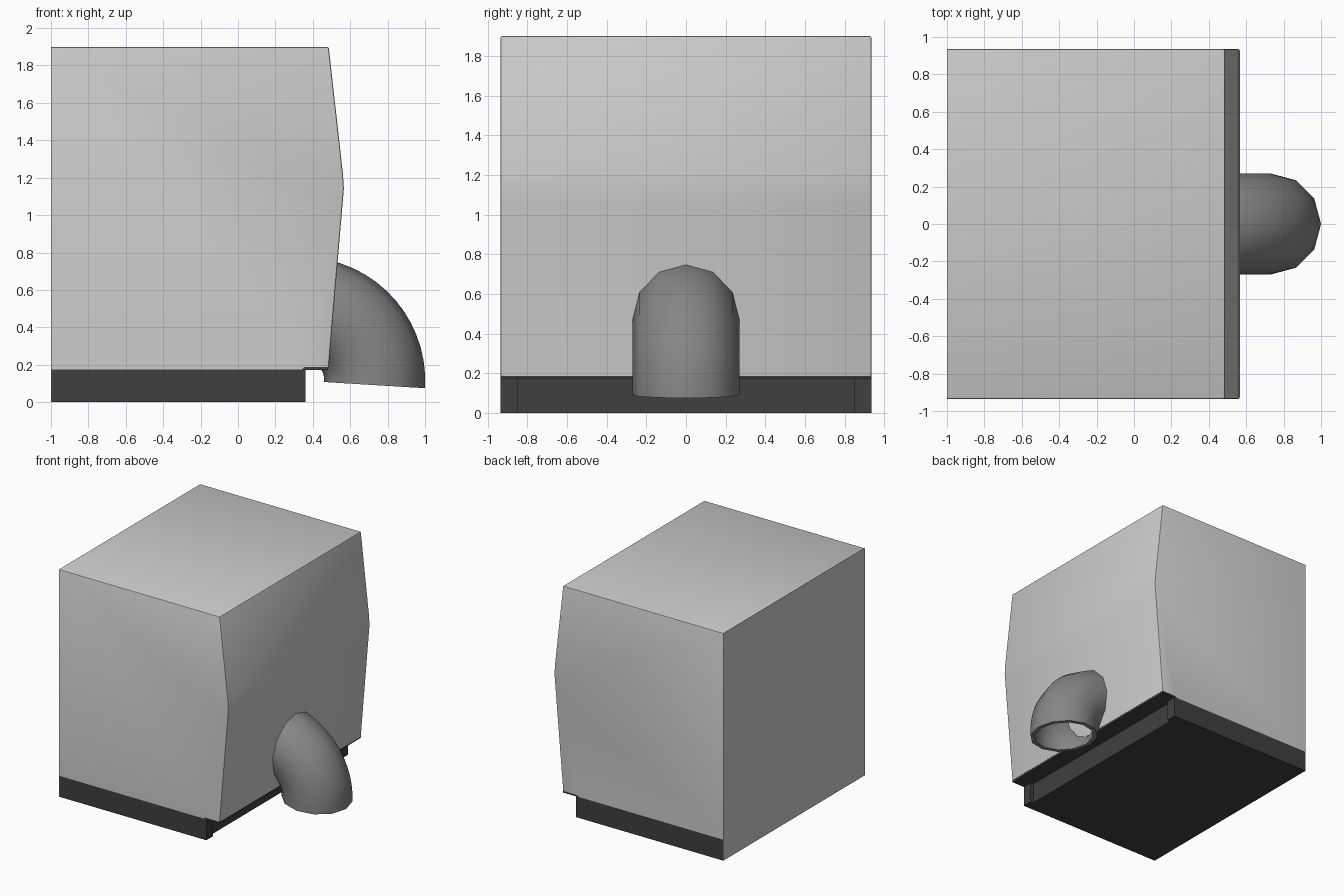
import bpy, bmesh
from math import sin, cos, radians, pi

if "Cube" in bpy.data.objects:
    bpy.data.objects.remove(bpy.data.objects["Cube"])

HALF_Y = 0.935


def material(name, v):
    m = bpy.data.materials.new(name)
    m.diffuse_color = (v, v, v, 1)
    m.use_nodes = True
    m.node_tree.nodes["Principled BSDF"].inputs["Base Color"].default_value = m.diffuse_color
    return m


def finish(bm, name, mat=None, angle=None):
    bmesh.ops.recalc_face_normals(bm, faces=bm.faces)
    me = bpy.data.meshes.new(name)
    bm.to_mesh(me)
    bm.free()
    ob = bpy.data.objects.new(name, me)
    bpy.context.collection.objects.link(ob)
    if mat:
        me.materials.append(mat)
    if angle:
        bpy.ops.object.select_all(action='DESELECT')
        ob.select_set(True)
        bpy.context.view_layer.objects.active = ob
        bpy.ops.object.shade_smooth_by_angle(angle=radians(angle))
    return ob


def extruded(points, offset):
    # Closed polygon of 3D points pushed along an offset
    bm = bmesh.new()
    face = bm.faces.new([bm.verts.new(p) for p in points])
    ext = bmesh.ops.extrude_face_region(bm, geom=[face], use_keep_orig=True)
    bmesh.ops.translate(bm, vec=offset,
                        verts=[g for g in ext["geom"] if isinstance(g, bmesh.types.BMVert)])
    bmesh.ops.recalc_face_normals(bm, faces=bm.faces)
    return bm


dark = material("dark_base", 0.05)
pipe_grey = material("pipe_grey", 0.24)

# Housing: side profile with a bulged right wall and a left wall reaching the floor
profile = [(-1, 0), (-0.997, 0), (-0.997, 0.175), (0.34, 0.175), (0.352, 0.187), (0.485, 0.187),
           (0.559, 1.06), (0.566, 1.14), (0.561, 1.22), (0.485, 1.9), (-1, 1.9)]
bm = extruded([(x, -HALF_Y, z) for x, z in profile], (0, 2 * HALF_Y, 0))
edges = [e for e in bm.edges
         if max(v.co.x for v in e.verts) > -0.9
         and sum(v.co.z for v in e.verts) / 2 > 0.25
         and e.calc_face_angle(0) > radians(30)]
bmesh.ops.bevel(bm, geom=edges, offset=0.009, segments=2, profile=0.5, affect='EDGES')
finish(bm, "housing", angle=40)

# Base: its right end is recessed between two corner posts
inner, x_post, x_mid = 0.85, 0.362, 0.335
outline = [(-0.997, -HALF_Y), (x_post, -HALF_Y), (x_post, -inner), (x_mid, -inner),
           (x_mid, inner), (x_post, inner), (x_post, HALF_Y), (-0.997, HALF_Y)]
finish(extruded([(x, y, 0) for x, y in outline], (0, 0, 0.175)), "base", dark)

# Thin dark lip under the overhang
lip = [(0.33, 0.173), (0.48, 0.173), (0.484, 0.188), (0.33, 0.188)]
finish(extruded([(x, -HALF_Y, z) for x, z in lip], (0, 2 * HALF_Y, 0)), "overhang_lip", dark)

# Outlet pipe: hollow elbow turning from the wall down to the floor
bm = bmesh.new()
SIDES, STEPS, CX, CZ, BEND = 12, 14, 0.34, 0.115, 0.391


def ring(a, r):
    verts = []
    for i in range(SIDES):
        t = 2 * pi * i / SIDES
        d = BEND + r * cos(t)
        verts.append(bm.verts.new((CX + d * cos(a), r * sin(t), CZ + d * sin(a))))
    return verts


def bridge(a, b):
    for i in range(SIDES):
        j = (i + 1) % SIDES
        bm.faces.new((a[i], a[j], b[j], b[i]))


angles = [radians(-3.5 + 88 * k / STEPS) for k in range(STEPS + 1)]
rings = [ring(a, 0.27) for a in reversed(angles)] + [ring(a, 0.235) for a in angles]
for a, b in zip(rings, rings[1:] + rings[:1]):
    bridge(a, b)
finish(bm, "outlet_pipe", pipe_grey, 40)
